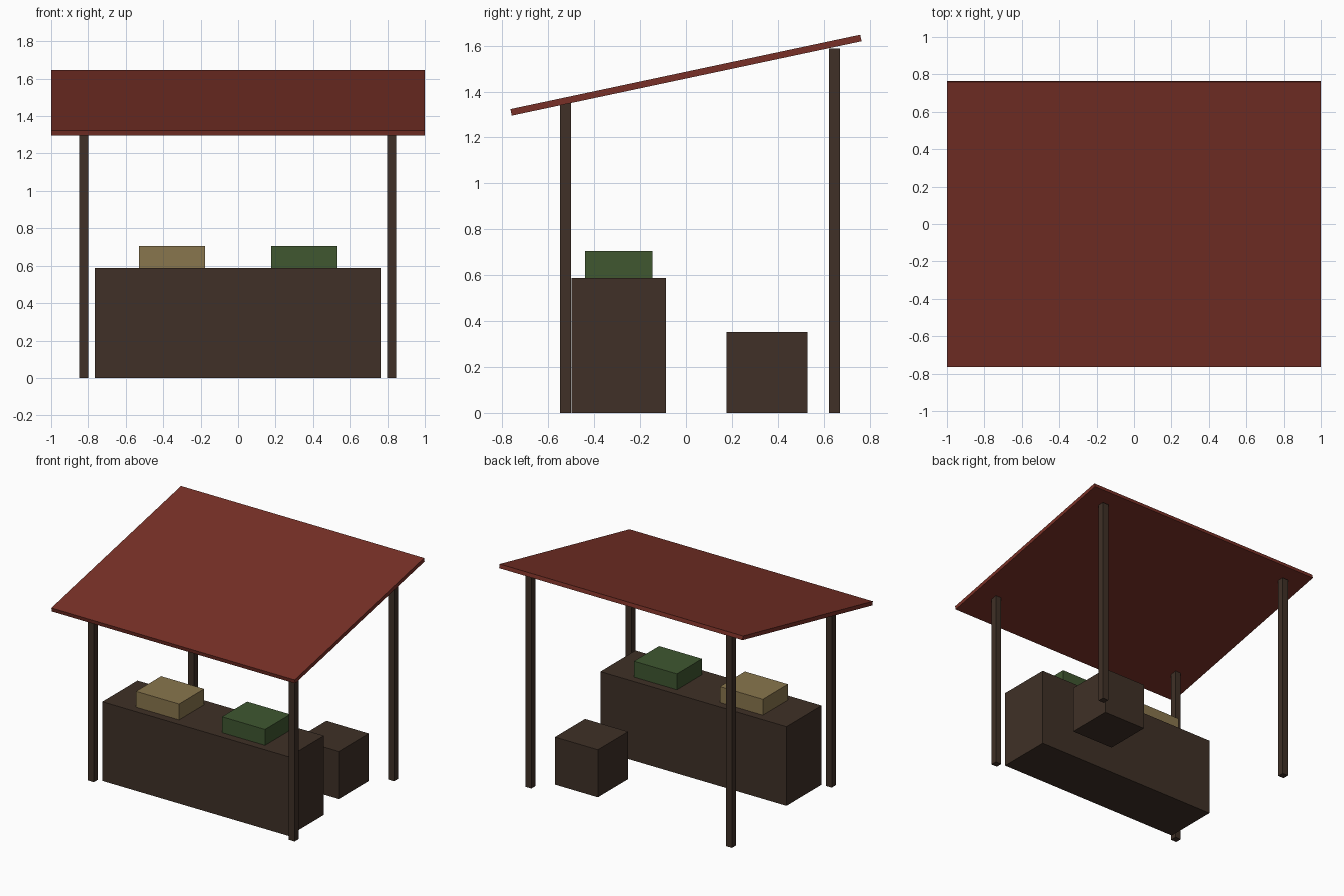
import bpy
import math

if "Cube" in bpy.data.objects:
    bpy.data.objects.remove(bpy.data.objects["Cube"])


def material(name, rgb):
    m = bpy.data.materials.new(name)
    m.diffuse_color = (*rgb, 1.0)
    m.use_nodes = True
    m.node_tree.nodes["Principled BSDF"].inputs["Base Color"].default_value = m.diffuse_color
    return m


wood = material("dark_wood", (0.05, 0.03, 0.02))
red = material("roof_red", (0.19, 0.03, 0.02))
tan = material("tan_goods", (0.25, 0.18, 0.075))
green = material("green_goods", (0.05, 0.095, 0.03))


def box(name, center, size, mat, tilt=0.0):
    """Box with its size applied, optionally tilted about x."""
    bpy.ops.mesh.primitive_cube_add(size=1, location=center, rotation=(tilt, 0, 0))
    ob = bpy.context.object
    ob.name = name
    ob.scale = size
    bpy.ops.object.transform_apply(location=False, rotation=False, scale=True)
    ob.data.materials.append(mat)
    return ob


# Sloping roof panel, low at the front
box("roof", (0, 0, 1.4715), (2.0, 1.558, 0.029), red, math.radians(12))

# Square posts, short pair in front and tall pair behind
for side, x in (("left", -0.824), ("right", 0.824)):
    for place, y, top in (("front", -0.524, 1.35), ("back", 0.648, 1.588)):
        box(f"{place}_{side}_post", (x, y, top / 2), (0.048, 0.048, top), wood)

# Counter
box("counter", (0, -0.293, 0.294), (1.53, 0.411, 0.588), wood)

# Goods on the counter
for name, x, mat in (("tan_crate", -0.353, tan), ("green_crate", 0.353, green)):
    box(name, (x, -0.293, 0.647), (0.353, 0.294, 0.118), mat)

# Storage box behind the counter
box("storage_box", (0.53, 0.353, 0.1765), (0.353, 0.353, 0.353), wood)
